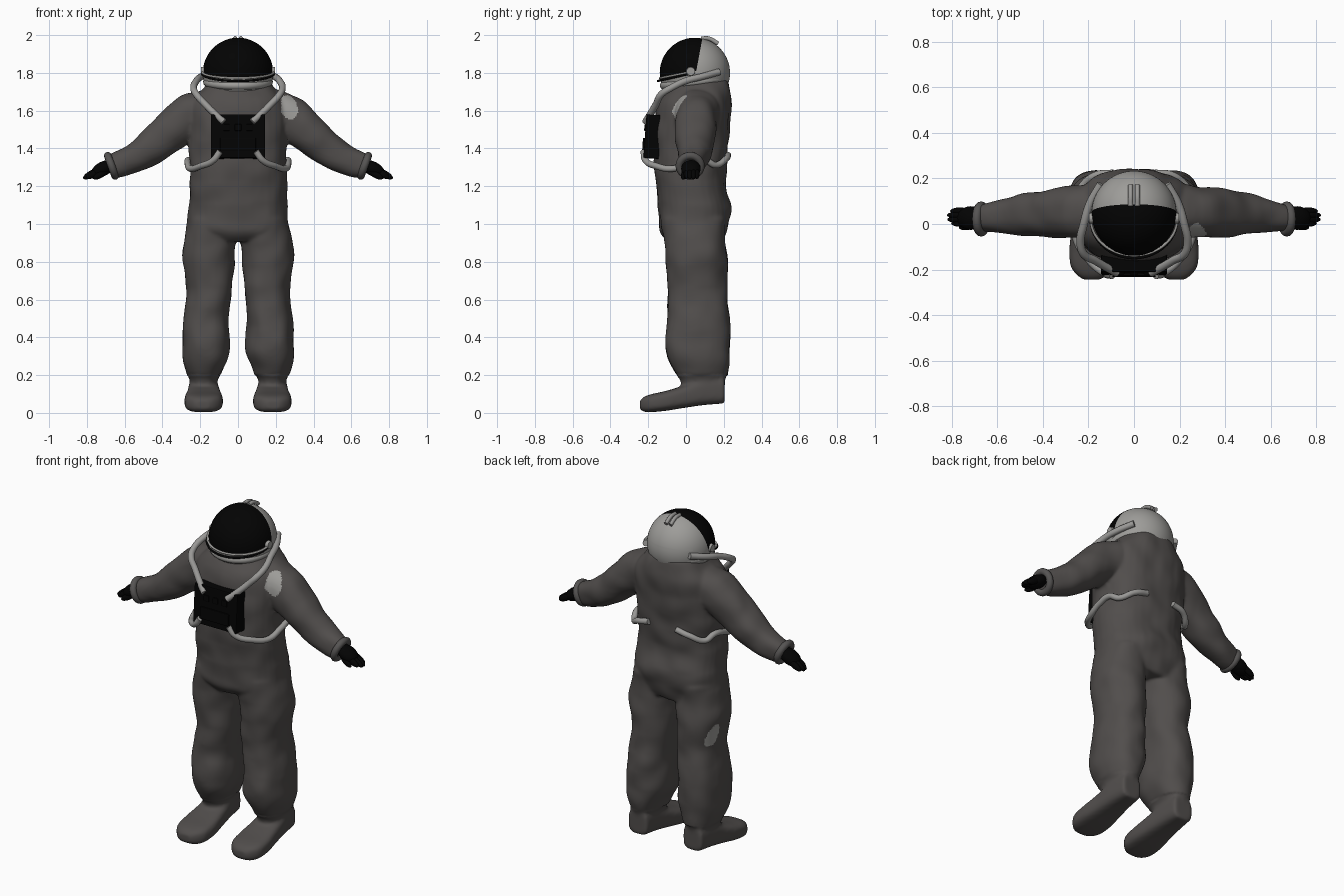
import bpy, bmesh, math
from mathutils import Vector, Matrix, noise

if "Cube" in bpy.data.objects:
    bpy.data.objects.remove(bpy.data.objects["Cube"])


def mat(name, r, g, b):
    m = bpy.data.materials.new(name)
    m.diffuse_color = (r, g, b, 1)
    m.use_nodes = True
    m.node_tree.nodes["Principled BSDF"].inputs["Base Color"].default_value = m.diffuse_color
    return m


SUIT = mat("suit dark grey", 0.082, 0.075, 0.072)
SHELL = mat("helmet light grey", 0.34, 0.335, 0.32)
HOSE = mat("hose grey", 0.32, 0.315, 0.305)
CUFF = mat("cuff grey", 0.092, 0.088, 0.086)
BLACK = mat("black", 0.001, 0.001, 0.001)


def add(name, me, *mats):
    ob = bpy.data.objects.new(name, me)
    bpy.context.scene.collection.objects.link(ob)
    for m in mats:
        me.materials.append(m)
    return ob


def from_bm(name, bm, *mats, smooth=True):
    bmesh.ops.recalc_face_normals(bm, faces=bm.faces)
    me = bpy.data.meshes.new(name)
    bm.to_mesh(me)
    bm.free()
    if smooth:
        me.shade_smooth()
    return add(name, me, *mats)


def baked(ob):
    dg = bpy.context.evaluated_depsgraph_get()
    return bpy.data.meshes.new_from_object(ob.evaluated_get(dg))


def tube(name, pts, r, m):
    cu = bpy.data.curves.new(name, 'CURVE')
    cu.dimensions = '3D'
    cu.bevel_depth = r
    cu.bevel_resolution = 4
    cu.resolution_u = 8
    cu.use_fill_caps = True
    sp = cu.splines.new('BEZIER')
    sp.bezier_points.add(len(pts) - 1)
    for b, p in zip(sp.bezier_points, pts):
        b.co = p
        b.handle_left_type = b.handle_right_type = 'AUTO'
    ob = bpy.data.objects.new(name + "_path", cu)
    bpy.context.scene.collection.objects.link(ob)
    me = baked(ob)
    bpy.data.objects.remove(ob)
    me.materials.clear()
    me.shade_smooth()
    return add(name, me, m)


def blend(rows, n=5):
    # smooth curve through rows of numbers
    out = []
    for i in range(len(rows) - 1):
        p = [rows[min(max(i + k, 0), len(rows) - 1)] for k in (-1, 0, 1, 2)]
        for s in range(n):
            t = s / n
            out.append([0.5 * (2 * b + (c - a) * t + (2 * a - 5 * b + 4 * c - d) * t * t
                               + (3 * b - a - 3 * c + d) * t ** 3) for a, b, c, d in zip(*p)])
    return out + [list(rows[-1])]


def loft(bm, rings, e=2.3, n=32):
    # rings: (centre, u axis, v axis)
    prev = first = None
    for c, u, v in rings:
        ring = []
        for k in range(n):
            a = 2 * math.pi * k / n
            x, y = math.cos(a), math.sin(a)
            x, y = (math.copysign(abs(w) ** (2 / e), w) for w in (x, y))
            ring.append(bm.verts.new(c + u * x + v * y))
        if prev:
            for k in range(n):
                j = (k + 1) % n
                bm.faces.new((prev[k], prev[j], ring[j], ring[k]))
        first = first or ring
        prev = ring
    bm.faces.new(first[::-1])
    bm.faces.new(prev)


def upright(rows, s=1):
    # rows: z, x0, x1, y0, y1
    return [(Vector((s * (a + b) / 2, (c + d) / 2, z)), Vector(((b - a) / 2, 0, 0)),
             Vector((0, (d - c) / 2, 0))) for z, a, b, c, d in blend(rows)]


# suit: torso, legs, boots and arms fused into one soft skin
bm = bmesh.new()
loft(bm, upright([(1.77, -.15, .15, -.05, .22), (1.72, -.19, .19, -.10, .235),
                  (1.64, -.25, .25, -.145, .24), (1.50, -.26, .26, -.165, .23),
                  (1.30, -.255, .255, -.165, .215), (1.20, -.257, .257, -.158, .21),
                  (1.08, -.262, .262, -.145, .24), (.97, -.270, .270, -.14, .215),
                  (.91, -.25, .25, -.09, .19)]), e=2.45)
for s in (1, -1):
    loft(bm, upright([(1.03, .01, .265, -.12, .215), (.92, .012, .283, -.115, .205),
                      (.81, .018, .294, -.105, .218), (.655, .031, .268, -.10, .217),
                      (.50, .05, .289, -.10, .232), (.34, .041, .297, -.110, .234),
                      (.22, .083, .276, -.065, .222), (.17, .108, .255, -.03, .207),
                      (.09, .108, .255, -.02, .205)], s))
    boot = blend([(.205, .05, .19, .12, .245), (.10, .042, .19, .105, .26),
                  (0, .028, .15, .092, .27), (-.10, .012, .118, .08, .283),
                  (-.18, .004, .10, .086, .279), (-.222, .006, .085, .115, .252),
                  (-.244, .02, .065, .15, .222)])
    loft(bm, [(Vector((s * (c + d) / 2, y, (a + b) / 2)), Vector(((d - c) / 2, 0, 0)),
               Vector((0, 0, (b - a) / 2))) for y, a, b, c, d in boot], e=3.4)
    arm = blend([(.14, .06, 1.60, .12, .115), (.26, .055, 1.57, .117, .112),
                 (.36, .045, 1.492, .106, .108), (.47, .043, 1.397, .088, .094),
                 (.58, .035, 1.338, .077, .074), (.675, .025, 1.305, .06, .057)])
    rings = []
    for i, (x, y, z, r, ry) in enumerate(arm):
        a, b = arm[max(i - 1, 0)], arm[min(i + 1, len(arm) - 1)]
        t = Vector((b[0] - a[0], 0, b[2] - a[2])).normalized()
        rings.append((Vector((s * x, y, z)), Vector((-t.z * s, 0, t.x)) * r, Vector((0, ry, 0))))
    loft(bm, rings)
suit = from_bm("suit", bm)
rm = suit.modifiers.new("fuse", 'REMESH')
rm.mode = 'VOXEL'
rm.voxel_size = 0.009
sm = suit.modifiers.new("soften", 'SMOOTH')
sm.factor = 0.5
sm.iterations = 10
suit.data = baked(suit)
suit.modifiers.clear()
me = suit.data
me.materials.clear()
me.materials.append(SUIT)
me.materials.append(SHELL)
# gentle cloth folds
moves = [v.normal * 0.010 * noise.noise(v.co * 9) if v.co.z > .2 else Vector() for v in me.vertices]
for v, d in zip(me.vertices, moves):
    v.co += d
# worn patches on the shoulder and the thigh
for p in me.polygons:
    c, n = p.center, p.normal
    shoulder = n.y < -.1 and c.x > .228 and ((c.x - .268) / .048) ** 2 + ((c.z - 1.618 + (c.x - .268) * .3) / .062) ** 2 < 1
    thigh = n.x < -.2 and c.x < -.1 and ((c.y - .13) / .045) ** 2 + ((c.z - .74 - (c.y - .13) * -.5) / .06) ** 2 < 1
    p.material_index = 1 if shoulder or thigh else 0
me.shade_smooth()

# helmet shell with the visor cut in
HC = Vector((0, .047, 1.80))
bm = bmesh.new()
bmesh.ops.create_uvsphere(bm, u_segments=64, v_segments=40, radius=.186,
                          matrix=Matrix.Translation(HC))
cuts = [(Vector((0, .058, 1.83)), Vector((0, -.983, .183))),
        (Vector((0, -.14, 1.776)), Vector((0, -.18, .984)))]
for co, no in cuts:
    bmesh.ops.bisect_plane(bm, geom=bm.verts[:] + bm.edges[:] + bm.faces[:], plane_co=co, plane_no=no)
for f in bm.faces:
    c = f.calc_center_median()
    f.material_index = int(all((c - co).dot(no) > 0 for co, no in cuts))
from_bm("helmet", bm, SHELL, BLACK)


def torus(name, c, axis, R, r, m):
    bm = bmesh.new()
    q = Vector(axis).to_track_quat('Z', 'Y').to_matrix().to_4x4()
    M = Matrix.Translation(c) @ q
    N, K = 48, 12
    g = [[bm.verts.new(M @ Vector(((R + r * math.cos(2 * math.pi * k / K)) * math.cos(2 * math.pi * i / N),
                                   (R + r * math.cos(2 * math.pi * k / K)) * math.sin(2 * math.pi * i / N),
                                   r * math.sin(2 * math.pi * k / K)))) for k in range(K)] for i in range(N)]
    for i in range(N):
        for k in range(K):
            bm.faces.new((g[i][k], g[(i + 1) % N][k], g[(i + 1) % N][(k + 1) % K], g[i][(k + 1) % K]))
    return from_bm(name, bm, m)


torus("neck_ring", (0, .045, 1.752), (0, -.12, 1), .163, .022, SHELL)


# visor rims round the front
def rim(name, z_side, z_front, front, r, m):
    pts = []
    for i in range(13):
        a = math.pi * i / 12
        k = math.sin(a)
        pts.append((.19 * math.cos(a), .025 - (front + .025) * k, z_side + (z_front - z_side) * k))
    tube(name, pts, r, m)


rim("visor_lip", 1.805, 1.772, .138, .006, SHELL)
rim("visor_lower_rim", 1.797, 1.757, .149, .006, BLACK)


def ball(bm, c, size, direction):
    q = Vector(direction).to_track_quat('X', 'Z').to_matrix().to_4x4()
    bmesh.ops.create_uvsphere(bm, u_segments=20, v_segments=12, radius=1,
                              matrix=Matrix.Translation(c) @ q @ Matrix.Diagonal((*size, 1)))


for s, side in ((1, "left"), (-1, "right")):
    # ear knob and crown pipe
    bm = bmesh.new()
    bmesh.ops.create_cone(bm, cap_ends=True, segments=24, radius1=.026, radius2=.022, depth=.026,
                          matrix=Matrix.Translation((s * .184, .025, 1.808)) @ Matrix.Rotation(s * math.pi / 2, 4, 'Y'))
    from_bm(side + "_ear_knob", bm, SHELL, smooth=False)
    tube(side + "_crown_pipe", [(s * .015, .08, 1.982), (s * .015, .12, 1.982), (s * .015, .17, 1.955)], .011, HOSE)
    # air hoses
    tube(side + "_upper_hose", [(s * .145, .175, 1.805), (s * .195, .085, 1.780), (s * .22, 0, 1.758),
                                (s * .235, -.08, 1.72), (s * .22, -.132, 1.685),
                                (s * .175, -.158, 1.635), (s * .12, -.19, 1.58),
                                (s * .075, -.215, 1.54)], .018, HOSE)
    tube(side + "_lower_hose", [(s * .095, -.225, 1.385), (s * .13, -.215, 1.338), (s * .20, -.155, 1.306),
                                (s * .252, -.07, 1.293), (s * .266, .02, 1.322), (s * .26, .10, 1.338),
                                (s * .235, .155, 1.312), (s * .17, .212, 1.345), (s * .09, .222, 1.365)], .017, HOSE)
    # cuff
    torus(side + "_cuff", (s * .67, .022, 1.308), (s * .93, 0, -.34), .057, .02, CUFF)
    # glove with fingers and thumb
    bm = bmesh.new()
    d = (s * .88, 0, -.47)
    ball(bm, (s * .715, .026, 1.292), (.068, .052, .038), d)
    for y, x, ln in ((.003, .76, .046), (.020, .771, .053), (.039, .773, .053), (.057, .764, .047)):
        ball(bm, (s * x, y, 1.266), (ln, .0155, .019), d)
    ball(bm, (s * .728, -.010, 1.262), (.045, .016, .018), (s * .85, -.15, -.5))
    from_bm(side + "_glove", bm, BLACK)


# chest box with raised panels, leaning back a little
def box(name, c, size, bev):
    bm = bmesh.new()
    bmesh.ops.create_cube(bm, size=1, matrix=Matrix.Diagonal((*size, 1)))
    bmesh.ops.bevel(bm, geom=bm.edges[:], offset=bev, segments=2, affect='EDGES', profile=.5)
    lean = Matrix.Translation((0, -.165, 1.462)) @ Matrix.Rotation(-.07, 4, 'X')
    bmesh.ops.transform(bm, matrix=lean @ Matrix.Translation(c), verts=bm.verts)
    from_bm(name, bm, BLACK, smooth=False)


box("chest_box", (0, 0, 0), (.288, .105, .232), .006)
box("chest_panel", (0, -.053, -.045), (.19, .018, .07), .004)
for x in (-.06, 0, .06):
    box("chest_dial", (x, -.053, .045), (.035, .012, .035), .003)
